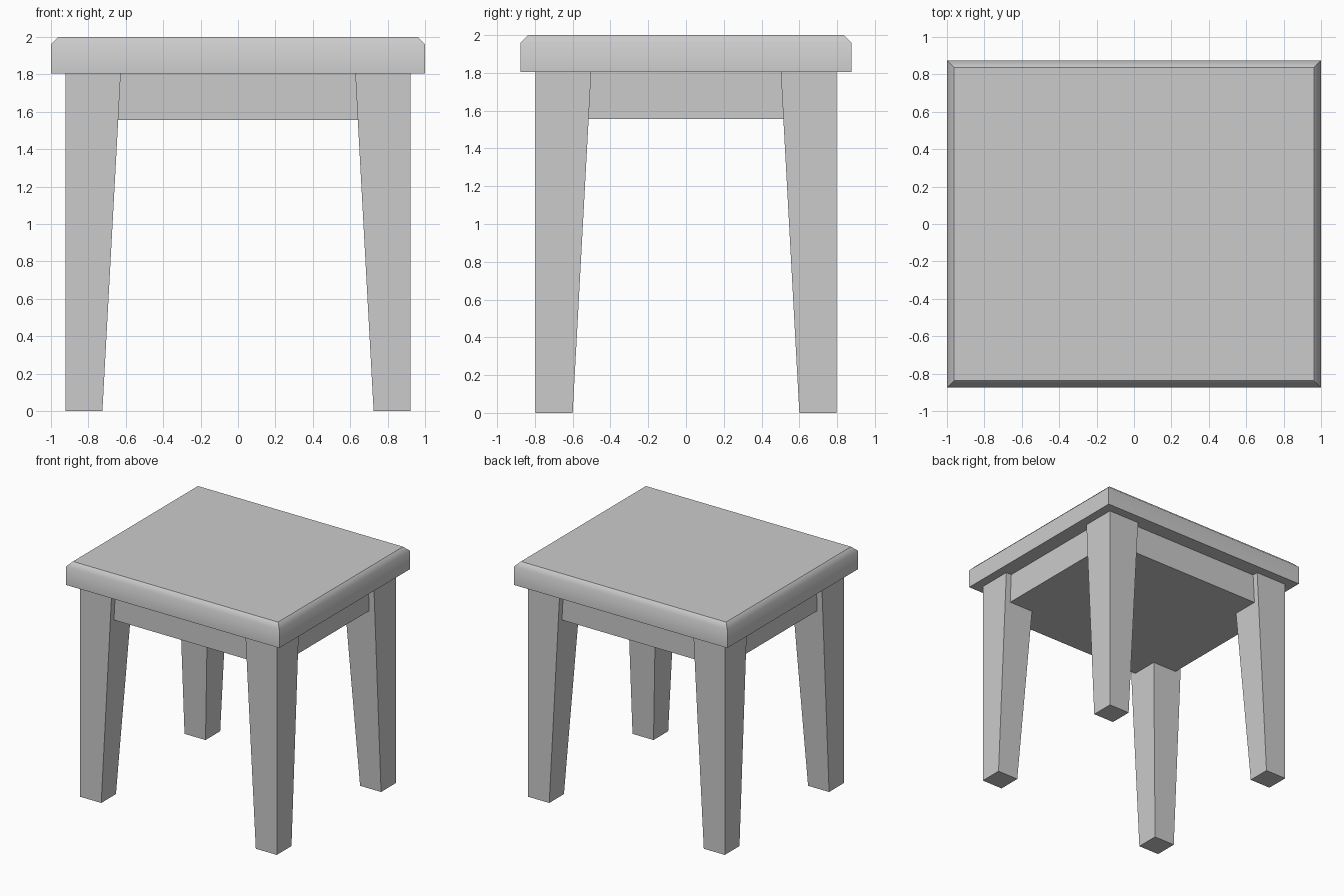
import bpy, bmesh

if "Cube" in bpy.data.objects:
    bpy.data.objects.remove(bpy.data.objects["Cube"])


def loft(name, rings):
    """Closed solid through rectangular rings given as (x0, x1, y0, y1, z)."""
    bm = bmesh.new()
    loops = [[bm.verts.new(p) for p in
              ((x0, y0, z), (x1, y0, z), (x1, y1, z), (x0, y1, z))]
             for x0, x1, y0, y1, z in rings]
    for low, high in zip(loops, loops[1:]):
        for i in range(4):
            j = (i + 1) % 4
            bm.faces.new((low[i], low[j], high[j], high[i]))
    bm.faces.new(loops[0][::-1])
    bm.faces.new(loops[-1])
    bmesh.ops.recalc_face_normals(bm, faces=bm.faces)
    mesh = bpy.data.meshes.new(name)
    bm.to_mesh(mesh)
    bm.free()
    obj = bpy.data.objects.new(name, mesh)
    bpy.context.collection.objects.link(obj)
    return obj


def centred(hx, hy, z):
    return (-hx, hx, -hy, hy, z)


# Seat slab with a chamfered upper rim
W, D, C = 1.0, 0.875, 0.038
seat = loft("seat", [centred(W, D, 1.805), centred(W, D, 2 - C),
                     centred(W - C, D - C, 2.0)])

# Soft shading between rim and sides, all other edges crisp
me = seat.data
me.shade_smooth()
for e in me.edges:
    a, b = (me.vertices[i].co for i in e.vertices)
    e.use_edge_sharp = not (abs(a.z - (2 - C)) < 1e-4 and abs(b.z - (2 - C)) < 1e-4)

# Solid apron block under the seat, set back from the leg faces
loft("apron", [centred(0.87, 0.747, 1.555), centred(0.87, 0.747, 1.805)])

# Legs: straight outer faces, inner faces tapering to the foot
LX, LY = 0.922, 0.797
for side, sx in (("left", -1), ("right", 1)):
    for end, sy in (("front", -1), ("back", 1)):
        loft(f"{end}_{side}_leg",
             [(sx * (LX - w), sx * LX, sy * (LY - w), sy * LY, z)
              for w, z in ((0.197, 0.0), (0.295, 1.805))])
